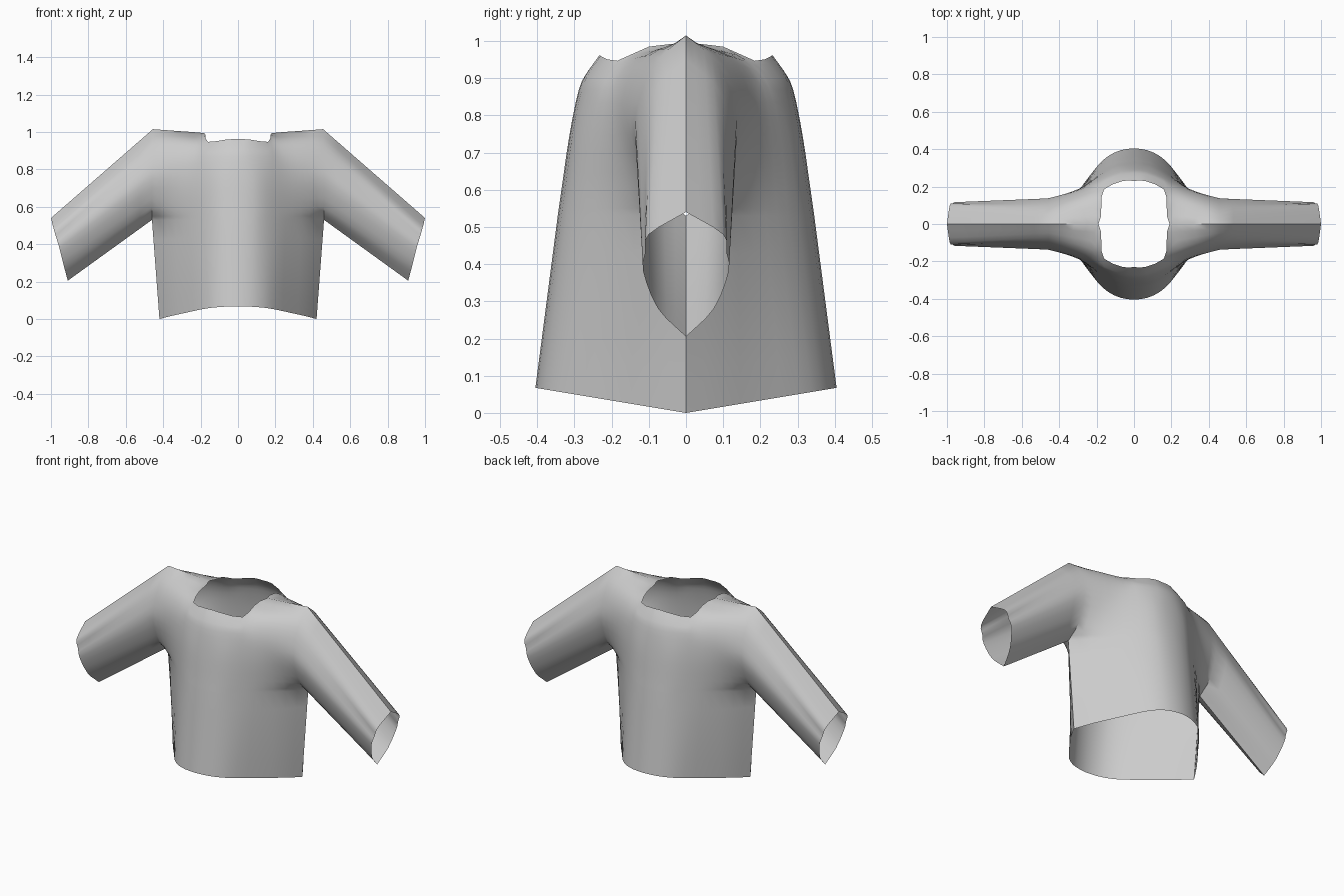
import bpy
import bmesh
import math
from mathutils import Vector

cube = bpy.data.objects.get("Cube")
if cube:
    bpy.data.objects.remove(cube, do_unlink=True)


def smooth_line(points, steps):
    """Resample a row with a Catmull-Rom curve, kept on its side of the seam."""
    points = [Vector(p) for p in points]
    first, last = 2 * points[0] - points[1], 2 * points[-1] - points[-2]
    padded = [first] + points + [last]
    result = []
    for a, b, c, d in zip(padded, padded[1:], padded[2:], padded[3:]):
        for i in range(steps):
            t = i / steps
            p = b + 0.5 * t * ((c - a) + t * ((2 * a - 5 * b + 4 * c - d)
                                              + t * (3 * (b - c) + d - a)))
            p.y = max(p.y, 0)
            result.append(p)
    return result + [points[-1]]


def smooth_patch(rows, across, along):
    """Resample a grid of control points in both directions."""
    rows = [smooth_line(row, across) for row in rows]
    columns = [smooth_line(column, along) for column in zip(*rows)]
    return [list(row) for row in zip(*columns)]


def loft(start, end, count):
    """Straight rows between two outlines."""
    return [[a.lerp(b, i / count) for a, b in zip(start, end)] for i in range(count + 1)]


def add_patch(bm, rows, flip=False):
    """Add a patch to all four quarters of the garment."""
    for sx in (1, -1):
        for sy in (1, -1):
            grid = [[bm.verts.new((p.x * sx, p.y * sy, p.z)) for p in row] for row in rows]
            for low, high in zip(grid, grid[1:]):
                for i in range(len(low) - 1):
                    quad = [low[i], high[i], high[i + 1], low[i + 1]]
                    if (sx * sy < 0) != flip:
                        quad.reverse()
                    bm.faces.new(quad)


def level(outline, z):
    return [(x, y, z) for x, y in outline]


# Quarter outlines, from the middle of the torso out to the side seam
hem_shape = [(0, .405), (.07, .395), (.14, .362), (.2, .305), (.28, .2), (.36, .095), (.42, 0)]
hem = [(x, y, y / 6) for x, y in hem_shape]
armpit = level([(0, .345), (.08, .335), (.15, .3), (.22, .245), (.29, .18), (.38, .095), (.46, 0)], .53)
ribs = level([(0, .335), (.08, .325), (.15, .293), (.22, .24), (.29, .185), (.38, .125), (.46, .085)], .6)
chest = level([(0, .313), (.08, .305), (.15, .275), (.22, .23), (.29, .19), (.37, .16), (.46, .137)], .75)
upper = level([(0, .288), (.07, .28), (.16, .243), (.21, .21), (.27, .18), (.36, .15), (.457, .117)], .87)
shoulder = [(0, .263, .92), (.065, .258, .918), (.16, .218, .912), (.195, .16, .945),
            (.25, .125, .957), (.34, .1, .96), (.456, .07, .955)]
collar = [(0, .23, .962), (.06, .23, .96), (.16, .185, .947), (.175, .1, .985),
          (.19, 0, .995), (.32, 0, 1.005), (.455, 0, 1.015)]

# Cuff outline, from the underarm seam up to the top seam
cuff = [(.91, 0, .205), (.93, .075, .28), (.955, .115, .38),
        (.97, .109, .43), (.985, .1, .48), (1, 0, .54)]

bm = bmesh.new()

# Torso above the armpits, ending in the neck opening and shoulder seams
yoke = smooth_patch([armpit, ribs, chest, upper, shoulder, collar], 2, 3)
add_patch(bm, yoke)

# Torso below the armpits
add_patch(bm, loft(smooth_line(hem, 2), yoke[0], 5))

# Sleeves, from the armhole to the cuff
armhole = [row[-1] for row in yoke]
add_patch(bm, loft(armhole, smooth_line(cuff, 3), 7), flip=True)

bmesh.ops.remove_doubles(bm, verts=bm.verts, dist=0.0005)
mesh = bpy.data.meshes.new("shirt")
bm.to_mesh(mesh)
bm.free()

# Plain cloth
cloth = bpy.data.materials.new("grey_cloth")
cloth.use_nodes = True
colour = (0.6, 0.6, 0.6, 1)
cloth.diffuse_color = colour
cloth.node_tree.nodes["Principled BSDF"].inputs["Base Color"].default_value = colour
mesh.materials.append(cloth)

shirt = bpy.data.objects.new("shirt", mesh)
bpy.context.collection.objects.link(shirt)
bpy.context.view_layer.objects.active = shirt
shirt.select_set(True)
bpy.ops.object.shade_smooth_by_angle(angle=math.radians(40))
